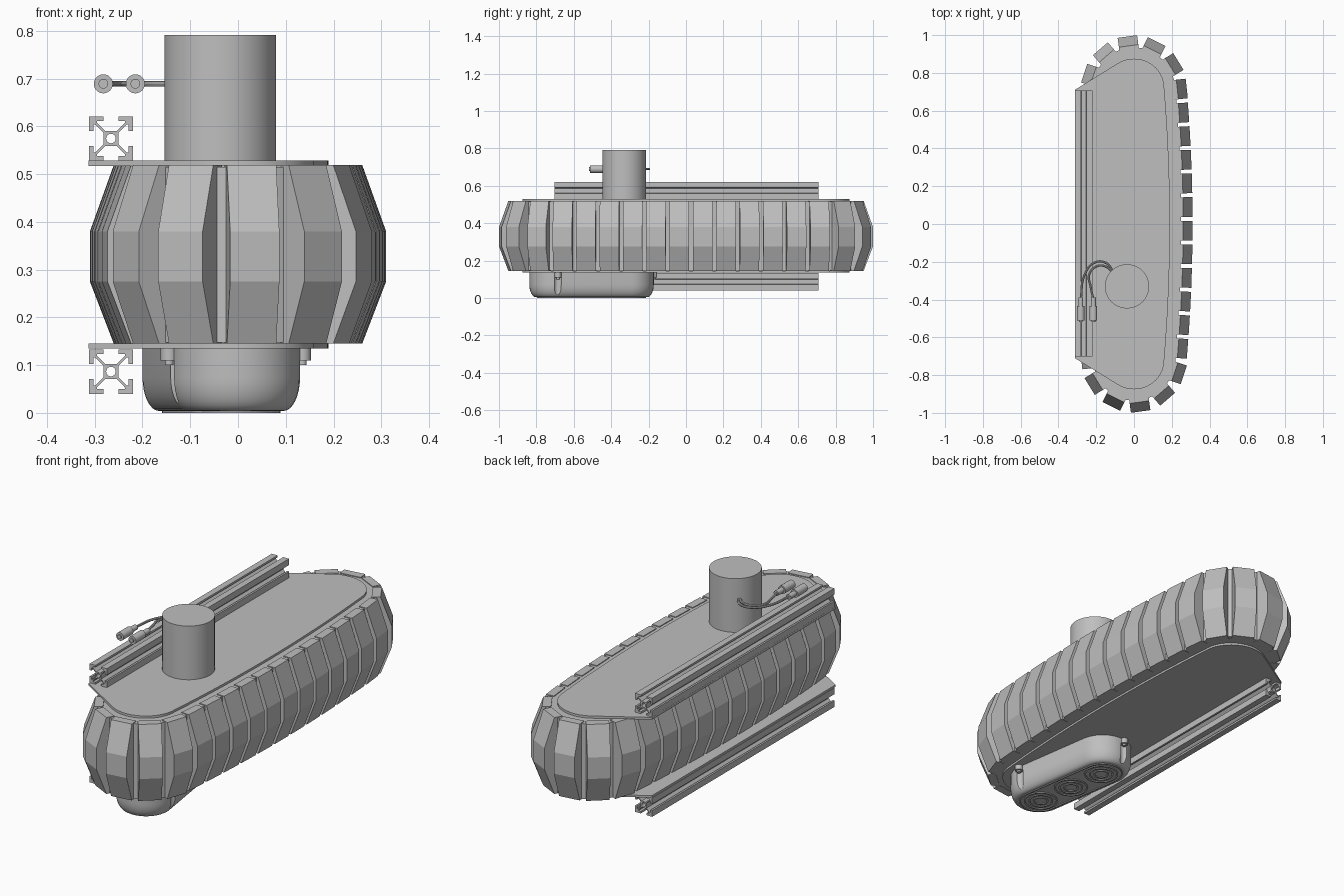
import bpy, bmesh
from math import sin, cos, pi, radians, hypot
from mathutils import Vector, Matrix

if "Cube" in bpy.data.objects:
    bpy.data.objects.remove(bpy.data.objects["Cube"])

grey = bpy.data.materials.new("plain_grey")
grey.use_nodes = True
grey.diffuse_color = (0.52, 0.52, 0.52, 1)
grey.node_tree.nodes["Principled BSDF"].inputs["Base Color"].default_value = (0.52, 0.52, 0.52, 1)


def select(obj):
    bpy.ops.object.select_all(action='DESELECT')
    obj.select_set(True)
    bpy.context.view_layer.objects.active = obj


def finish(obj, smooth=True):
    if not obj.data.materials:
        obj.data.materials.append(grey)
    if smooth:
        select(obj)
        bpy.ops.object.shade_smooth_by_angle(angle=radians(30))
    return obj


def mesh_object(name, bm, smooth=True):
    bmesh.ops.recalc_face_normals(bm, faces=bm.faces)
    me = bpy.data.meshes.new(name)
    bm.to_mesh(me)
    bm.free()
    obj = bpy.data.objects.new(name, me)
    bpy.context.collection.objects.link(obj)
    return finish(obj, smooth)


def loft(bm, rings):
    """Skin a stack of equal closed rings and cap both ends."""
    rows = [[bm.verts.new(p) for p in ring] for ring in rings]
    n = len(rows[0])
    for lo, hi in zip(rows, rows[1:]):
        for i in range(n):
            j = (i + 1) % n
            bm.faces.new((lo[i], lo[j], hi[j], hi[i]))
    bm.faces.new(rows[0][::-1])
    bm.faces.new(rows[-1])


def slab(name, outline, z0, z1):
    bm = bmesh.new()
    loft(bm, [[(x, y, z) for x, y in outline] for z in (z0, z1)])
    return mesh_object(name, bm)


def turned(name, profile, matrix, seg=40):
    """Round part from (radius, height) pairs along local z."""
    bm = bmesh.new()
    loft(bm, [[matrix @ Vector((r * cos(2 * pi * i / seg), r * sin(2 * pi * i / seg), h))
               for i in range(seg)] for r, h in profile])
    return mesh_object(name, bm)


def flat_shape(name, loops, half, matrix):
    """Extruded flat shape; inner loops become holes."""
    cu = bpy.data.curves.new(name, 'CURVE')
    cu.dimensions = '2D'
    cu.fill_mode = 'BOTH'
    cu.extrude = half
    for loop in loops:
        sp = cu.splines.new('POLY')
        sp.points.add(len(loop) - 1)
        for p, (x, y) in zip(sp.points, loop):
            p.co = (x, y, 0, 1)
        sp.use_cyclic_u = True
    return place_curve(name, cu, matrix)


def place_curve(name, cu, matrix):
    obj = bpy.data.objects.new(name, cu)
    bpy.context.collection.objects.link(obj)
    obj.matrix_world = matrix
    select(obj)
    bpy.ops.object.convert(target='MESH')
    return finish(bpy.context.object)


def circle(r, n=32, cy=0):
    return [(r * cos(2 * pi * i / n), cy + r * sin(2 * pi * i / n)) for i in range(n)]


def right_half(a, b, yc, bulge, n=16):
    """Bulged side and rounded end, from y = 0 up to the tip."""
    side = [(a + bulge * (1 - (i / n) ** 2), yc * i / n) for i in range(n)]
    return side + [(a * cos(i * pi / 2 / n), yc + b * sin(i * pi / 2 / n)) for i in range(n + 1)]


def full_loop(quarter):
    top = quarter + [(-x, y) for x, y in quarter[-2:0:-1]]
    return top + [(-x, -y) for x, y in top if True]


# Belt core
path = full_loop(right_half(0.22, 0.235, 0.7, 0.03))
# add the leftmost and rightmost points only once
path = [p for i, p in enumerate(path) if hypot(p[0] - path[i - 1][0], p[1] - path[i - 1][1]) > 1e-5]
slab("belt_core", path, 0.147, 0.515)

# Belt pads, spaced evenly round the core
lengths = [hypot(path[(i + 1) % len(path)][0] - p[0], path[(i + 1) % len(path)][1] - p[1])
           for i, p in enumerate(path)]
total = sum(lengths)


def along(s):
    s %= total
    for i, d in enumerate(lengths):
        if s <= d:
            return Vector(path[i]).lerp(Vector(path[(i + 1) % len(path)]), s / d)
        s -= d
    return Vector(path[0])


PADS = 34
pad_profile = [(-0.03, 0.145), (0.01, 0.145), (0.06, 0.275), (0.06, 0.38), (0.01, 0.519), (-0.03, 0.519)]
bm = bmesh.new()
for k in range(PADS):
    s = -0.035 + k * total / PADS
    c = along(s)
    t = (along(s + 0.05) - along(s - 0.05)).normalized()
    out = Vector((t.y, -t.x))
    loft(bm, [[(*(c + out * r + t * w), z) for r, z in pad_profile] for w in (-0.052, 0.052)])
mesh_object("belt_pads", bm, smooth=False)

# Side plates: rounded on the left, squared out to the rails on the right
arc = right_half(0.16, 0.155, 0.72, 0.03)
top = arc + [(-x, y) for x, y in arc[-2::-1] if x < 0.09] + [(-0.313, 0.71)]
outline = top + [(x, -y) for x, y in top[:0:-1]]
slab("upper_plate", outline, 0.517, 0.528)
slab("lower_plate", outline, 0.135, 0.145)

# Slotted rails
H = 0.0465
slot = [(-0.0155, H), (-0.0155, 0.037), (-0.029, 0.037), (-0.029, 0.033), (-0.012, 0.0155)]
slot = slot + [(-x, y) for x, y in slot[::-1]] + [(H, H)]
rail = []
for q in range(4):
    for x, y in slot:
        for _ in range(q):
            x, y = y, -x
        rail.append((x, y))
for name, z in (("upper_rail", 0.5745), ("lower_rail", 0.0865)):
    flat_shape(name, [rail, circle(0.01)], 0.705,
               Matrix.Translation((-0.266, 0.003, z)) @ Matrix.Rotation(pi / 2, 4, 'X'))

# Motor cylinder
turned("motor_can", [(0.117, 0.52), (0.117, 0.791)], Matrix.Translation((-0.037, -0.33, 0)), 64)

# Gear housing under the lower plate
place = Matrix.Translation((-0.035, -0.505, 0)) @ Matrix.Rotation(0.15, 4, 'Z')


def stadium(r, half=0.2, n=20):
    return ([(r * cos(i * pi / n), half + r * sin(i * pi / n)) for i in range(n + 1)]
            + [(-r * cos(i * pi / n), -half - r * sin(i * pi / n)) for i in range(n + 1)])


levels = [(0.135, 0.14)] + [(0.1 + 0.035 * cos(a * pi / 16), 0.074 - 0.07 * sin(a * pi / 16))
                            for a in range(9)]
bm = bmesh.new()
loft(bm, [[place @ Vector((x, y, z)) for x, y in stadium(r)] for r, z in levels])
housing = mesh_object("gear_housing", bm)

# Screw tabs with a relief groove below each
for i, (x, y) in enumerate([(0.141, -0.203), (-0.141, -0.203), (0, 0.336)]):
    spot = place @ Matrix.Translation((x, y, 0))
    cutter = turned("groove_cutter", [(0.02, -0.02), (0.02, 0.111)], spot, 24)
    cutter.hide_render = True
    mod = housing.modifiers.new("groove", 'BOOLEAN')
    mod.object = cutter
    mod.operation = 'DIFFERENCE'
    select(housing)
    bpy.ops.object.modifier_apply(modifier=mod.name)
    bpy.data.objects.remove(cutter)
    turned("screw_tab_%d" % (i + 1), [(0.018, 0.11), (0.018, 0.137)], spot, 24)
    turned("screw_%d" % (i + 1), [(0.009, 0.1), (0.009, 0.115)], spot, 16)
finish(housing)

# Raised rings on the housing floor
base = place @ Matrix.Translation((0, 0, 0.003))
flat_shape("floor_border", [stadium(0.094), stadium(0.088)], 0.003, base)
for i, cy in enumerate((-0.19, 0, 0.19)):
    for r in (0.08, 0.058, 0.036):
        flat_shape("floor_ring_%d" % (i + 1), [circle(r, cy=cy), circle(r - 0.008, cy=cy)], 0.003, base)

# Cables and plugs
Z = 0.689
cables = {"outer": [(-0.11, -0.25), (-0.15, -0.205), (-0.21, -0.205), (-0.262, -0.27), (-0.282, -0.4)],
          "inner": [(-0.11, -0.26), (-0.15, -0.225), (-0.2, -0.225), (-0.238, -0.27),
                    (-0.23, -0.33), (-0.215, -0.4)]}
for name, pts in cables.items():
    cu = bpy.data.curves.new(name, 'CURVE')
    cu.dimensions = '3D'
    cu.bevel_depth = 0.006
    cu.bevel_resolution = 2
    cu.use_fill_caps = True
    sp = cu.splines.new('BEZIER')
    sp.bezier_points.add(len(pts) - 1)
    for p, (x, y) in zip(sp.bezier_points, pts):
        p.co = (x, y, Z)
        p.handle_left_type = p.handle_right_type = 'AUTO'
    place_curve(name + "_cable", cu, Matrix.Identity(4))
    turned(name + "_plug",
           [(0.008, -0.39), (0.013, -0.39), (0.013, -0.435), (0.02, -0.435), (0.02, -0.512),
            (0.01, -0.512), (0.01, -0.518)],
           Matrix.Translation((pts[-1][0], 0, Z)) @ Matrix.Rotation(-pi / 2, 4, 'X'), 24)
